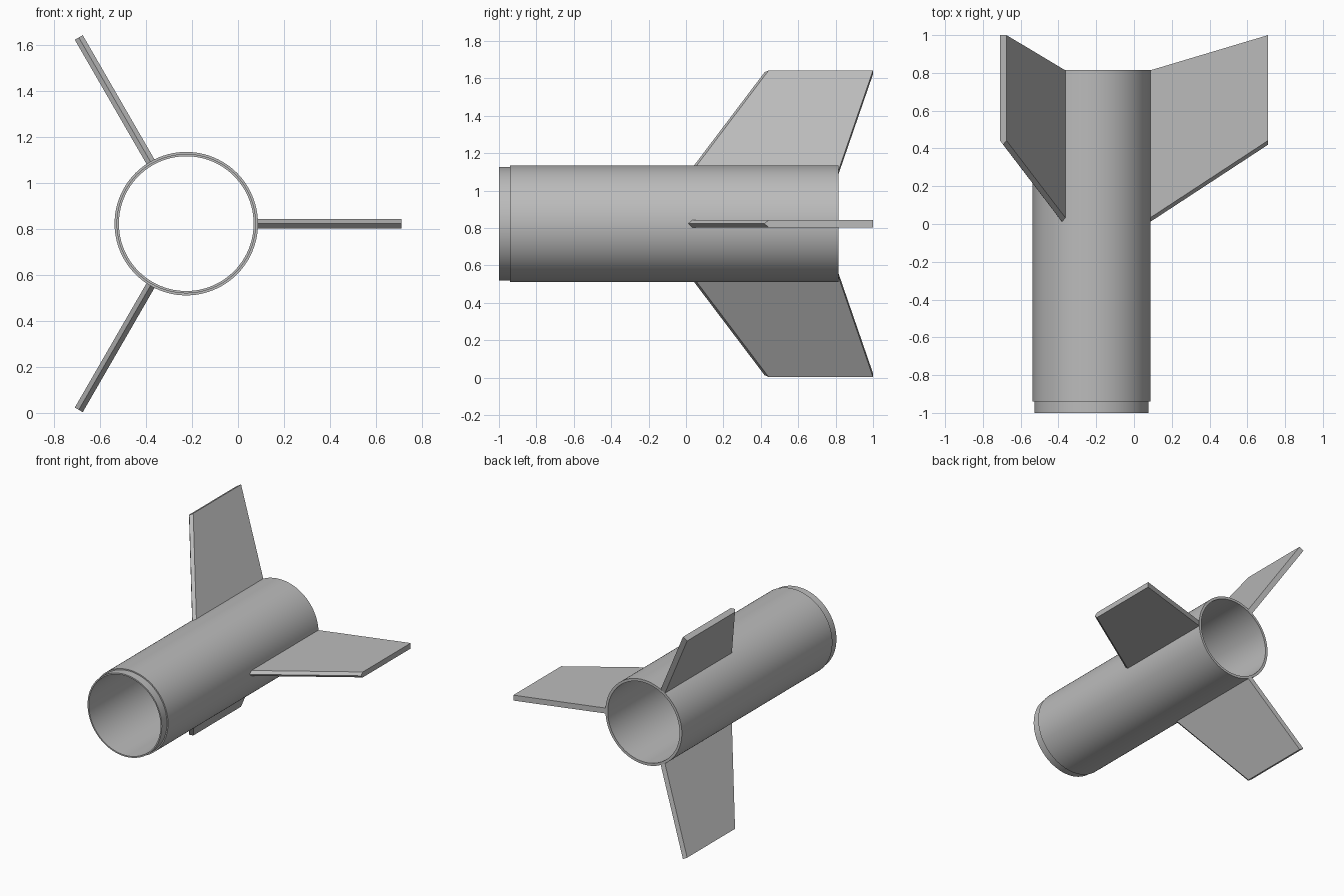
import bpy, bmesh, math
from mathutils import Matrix, Vector

cube = bpy.data.objects.get("Cube")
if cube:
    bpy.data.objects.remove(cube, do_unlink=True)

grey = bpy.data.materials.new("plain grey")
grey.use_nodes = True
colour = (0.5, 0.5, 0.5, 1)
grey.diffuse_color = colour
grey.node_tree.nodes["Principled BSDF"].inputs["Base Color"].default_value = colour

AXIS = Vector((-0.225, 0, 0.823))   # centre line of the tube


def finish(name, bm):
    bmesh.ops.recalc_face_normals(bm, faces=bm.faces)
    mesh = bpy.data.meshes.new(name)
    bm.to_mesh(mesh)
    bm.free()
    mesh.materials.append(grey)
    obj = bpy.data.objects.new(name, mesh)
    bpy.context.collection.objects.link(obj)
    return obj


# Hollow tube with a stepped front lip: closed (radius, y) profile spun about y
profile = [(0.293, -1), (0.303, -1), (0.303, -0.94), (0.312, -0.94),
           (0.312, 0.815), (0.293, 0.815)]
bm = bmesh.new()
verts = [bm.verts.new((r, y, 0)) for r, y in profile]
edges = [bm.edges.new((v, verts[i - 1])) for i, v in enumerate(verts)]
bmesh.ops.spin(bm, geom=verts + edges, cent=(0, 0, 0), axis=(0, 1, 0),
               angle=math.tau, steps=96, use_duplicate=False)
bmesh.ops.remove_doubles(bm, verts=bm.verts, dist=1e-4)
tube = finish("body_tube", bm)
tube.location = AXIS
bpy.context.view_layer.objects.active = tube
tube.select_set(True)
bpy.ops.object.shade_smooth_by_angle(angle=math.radians(30))


# Swept fins with a wedge-shaped leading edge
def section(bm, r, nose, tail):
    half, wedge = 0.02, 0.022
    outline = [(nose, 0), (nose + wedge, half), (tail, half),
               (tail, -half), (nose + wedge, -half)]
    return [bm.verts.new((r, y, z)) for y, z in outline]


for name, angle in (("left_fin", 0), ("upper_right_fin", 120), ("lower_right_fin", 240)):
    bm = bmesh.new()
    root = section(bm, 0.306, 0.008, 0.812)
    tip = section(bm, 0.935, 0.42, 1.0)
    bm.faces.new(root)
    bm.faces.new(tip)
    for i in range(len(root)):
        bm.faces.new((root[i - 1], root[i], tip[i], tip[i - 1]))
    bm.transform(Matrix.Translation(AXIS) @ Matrix.Rotation(math.radians(-angle), 4, 'Y'))
    finish(name, bm)
